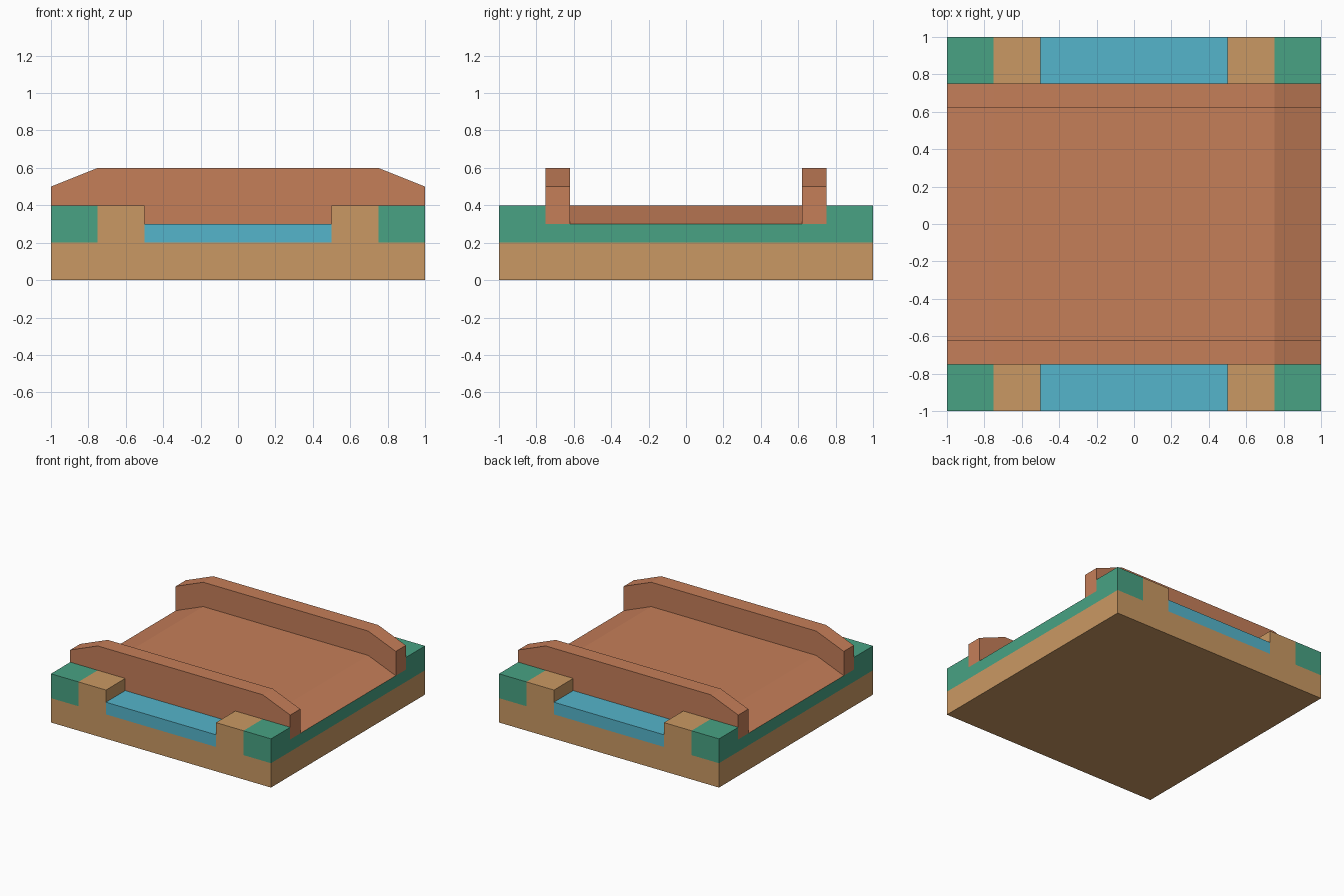
import bpy
import bmesh
from mathutils import Vector

cube = bpy.data.objects.get("Cube")
if cube:
    bpy.data.objects.remove(cube, do_unlink=True)


def make_material(name, rgb):
    # Convert display values (0-255) to linear
    lin = [((c / 255 + 0.055) / 1.055) ** 2.4 for c in rgb]
    mat = bpy.data.materials.new(name)
    mat.use_nodes = True
    mat.diffuse_color = (*lin, 1)
    bsdf = mat.node_tree.nodes["Principled BSDF"]
    bsdf.inputs["Base Color"].default_value = (*lin, 1)
    bsdf.inputs["Roughness"].default_value = 0.9
    return mat


earth = make_material("sandy earth", (202, 153, 99))
grass = make_material("grass green", (72, 162, 131))
water = make_material("water blue", (85, 181, 203))
clay = make_material("terracotta", (197, 126, 89))


def prism(name, profile, axis, start, end, mat):
    """Extrude a profile of (horizontal, z) points along the x or y axis."""
    def place(h, z, depth):
        return (depth, h, z) if axis == "x" else (h, depth, z)

    bm = bmesh.new()
    face = bm.faces.new([bm.verts.new(place(h, z, start)) for h, z in profile])
    new = bmesh.ops.extrude_face_region(bm, geom=[face])["geom"]
    verts = [g for g in new if isinstance(g, bmesh.types.BMVert)]
    bmesh.ops.translate(bm, verts=verts, vec=Vector(place(0, 0, end - start)))
    bmesh.ops.recalc_face_normals(bm, faces=bm.faces)
    mesh = bpy.data.meshes.new(name)
    bm.to_mesh(mesh)
    bm.free()
    mesh.materials.append(mat)
    obj = bpy.data.objects.new(name, mesh)
    bpy.context.collection.objects.link(obj)
    return obj


def rect(half, z0, z1):
    return [(-half, z0), (half, z0), (half, z1), (-half, z1)]


def symmetric(right_half):
    """Complete a profile by reflecting its right half."""
    return right_half + [(-h, z) for h, z in reversed(right_half)]


# Earth base and the stream running from front to back
prism("ground_base", rect(1, 0, 0.2), "y", -1, 1, earth)
prism("stream", rect(0.5, 0.2, 0.3), "y", -1, 1, water)

# Banks on both sides, notched where the bridge rests
notched = symmetric([(1, 0.2), (1, 0.4), (0.75, 0.4), (0.75, 0.3)])
for side, sign in (("left", 1), ("right", -1)):
    prism(side + "_bank", notched, "x", sign * 0.5, sign * 0.75, earth)
    prism(side + "_grass", notched, "x", sign * 0.75, sign * 1, grass)

# Bridge deck with a ramp at each end
deck = symmetric([(1, 0.3), (0.75, 0.4)])
prism("bridge_deck", deck, "y", -0.62, 0.62, clay)

# Parapets with sloped ends
parapet = symmetric([(1, 0.3), (1, 0.5), (0.75, 0.6)])
for side, sign in (("front", -1), ("back", 1)):
    prism(side + "_parapet", parapet, "y", sign * 0.62, sign * 0.75, clay)
